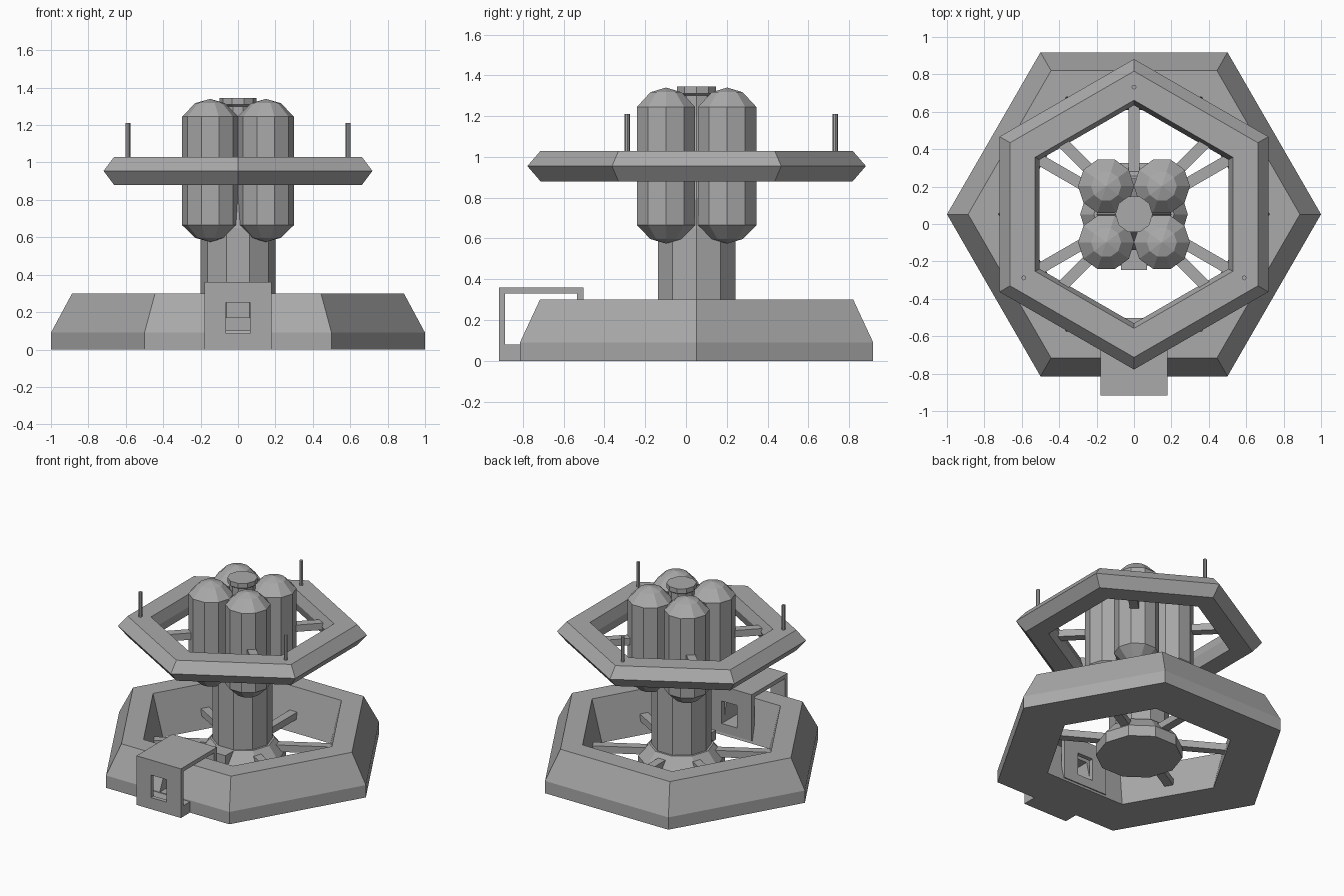
import bpy, bmesh
from math import sin, cos, pi, radians
from mathutils import Matrix, Vector

old = bpy.data.objects.get("Cube")
if old:
    bpy.data.objects.remove(old, do_unlink=True)

CY = 0.052  # shared axis of the station
grey = bpy.data.materials.new("hull grey")
grey.use_nodes = True
COLOR = (0.4, 0.4, 0.4, 1)
grey.diffuse_color = COLOR
grey.node_tree.nodes["Principled BSDF"].inputs["Base Color"].default_value = COLOR


def finish(name, bm):
    bmesh.ops.recalc_face_normals(bm, faces=bm.faces)
    me = bpy.data.meshes.new(name)
    bm.to_mesh(me)
    bm.free()
    me.materials.append(grey)
    ob = bpy.data.objects.new(name, me)
    bpy.context.collection.objects.link(ob)
    return ob


def lathe(name, profile, sides, turn=0, closed=False, at=(0, CY)):
    """Sweep (radius, z) points around an upright axis; closed makes a ring."""
    bm = bmesh.new()
    loops = []
    for r, z in profile:
        count = sides if r > 0 else 1
        loops.append([bm.verts.new((at[0] + r * cos(turn + 2 * pi * i / sides),
                                    at[1] + r * sin(turn + 2 * pi * i / sides), z))
                      for i in range(count)])
    pairs = list(zip(loops, loops[1:]))
    if closed:
        pairs.append((loops[-1], loops[0]))
    for a, b in pairs:
        for i in range(sides):
            j = (i + 1) % sides
            quad = [a[i % len(a)], a[j % len(a)], b[j % len(b)], b[i % len(b)]]
            bm.faces.new(list(dict.fromkeys(quad)))
    if not closed:
        for end in (loops[0], loops[-1]):
            if len(end) > 2:
                bm.faces.new(end)
    return finish(name, bm)


def box(name, lo, hi, angle=0, origin=(0, 0, 0)):
    bm = bmesh.new()
    lo, hi = Vector(lo), Vector(hi)
    bmesh.ops.create_cube(bm, size=1)
    bm.transform(Matrix.Translation(origin) @ Matrix.Rotation(angle, 4, "Z")
                 @ Matrix.Translation((lo + hi) / 2)
                 @ Matrix.Diagonal((*(hi - lo), 1)))
    return finish(name, bm)


def spoke(name, degrees, start, end, z0, z1, half):
    box(name, (start, -half, z0), (end, half, z1), radians(degrees), (0, CY, 0))


# Hexagonal base and raised ring
base = lathe("base_ring", [(1, 0), (1, 0.09), (0.887, 0.3), (0.725, 0.3), (0.645, 0)],
             6, closed=True)
lathe("upper_ring", [(0.765, 0.88), (0.83, 0.955), (0.765, 1.03),
                     (0.61, 1.03), (0.583, 0.955), (0.61, 0.88)],
      6, turn=pi / 6, closed=True)

# Central column with its foot and cap
lathe("column_foot", [(0.288, 0), (0.288, 0.08), (0.215, 0.17)], 10)
lathe("column", [(0.2, 0.1), (0.2, 0.65), (0.085, 1.2), (0.085, 1.3),
                 (0.1, 1.31), (0.1, 1.345)], 10)
box("foot_door", (-0.07, -0.245, 0.1), (0.07, -0.1, 0.17))

# Four tanks around the column
for sx in (-1, 1):
    for sy in (-1, 1):
        lathe("tank", [(0, 0.575), (0.08, 0.597), (0.15, 0.665), (0.15, 1.245),
                       (0.08, 1.317), (0, 1.34)], 10,
              at=(sx * 0.149, CY + sy * 0.15))

# Spokes holding the base and the ring
for a in (30, 90, 150, 210, 330):
    spoke("base_spoke", a, 0.15, 0.59, 0.09, 0.14, 0.03)
for a in (45, 135, 225, 315):
    spoke("ring_spoke", a, 0.2, 0.58, 0.93, 0.98, 0.03)

# Antennas on alternate ring corners
for a in (90, 210, 330):
    lathe("antenna", [(0.013, 1.0), (0.013, 1.21)], 8,
          at=(0.68 * cos(radians(a)), CY + 0.68 * sin(radians(a))))

# Entrance porch
front_wall = box("porch_front_wall", (-0.18, -0.918, 0), (0.18, -0.888, 0.36))
back_wall = box("porch_back_wall", (-0.18, -0.535, 0.02), (0.18, -0.503, 0.36))
box("porch_roof", (-0.18, -0.888, 0.33), (0.18, -0.535, 0.36))
box("porch_floor", (-0.18, -0.888, 0), (0.18, -0.79, 0.08))

# Doorway passage cut through porch and base
cutter = box("doorway_cutter", (-0.063, -1.1, 0.085), (0.063, -0.35, 0.25))
cutter.hide_render = True
cutter.hide_viewport = True
cutter.display_type = "WIRE"
for ob in (base, front_wall, back_wall):
    mod = ob.modifiers.new("doorway", "BOOLEAN")
    mod.operation = "DIFFERENCE"
    mod.solver = "EXACT"
    mod.object = cutter
